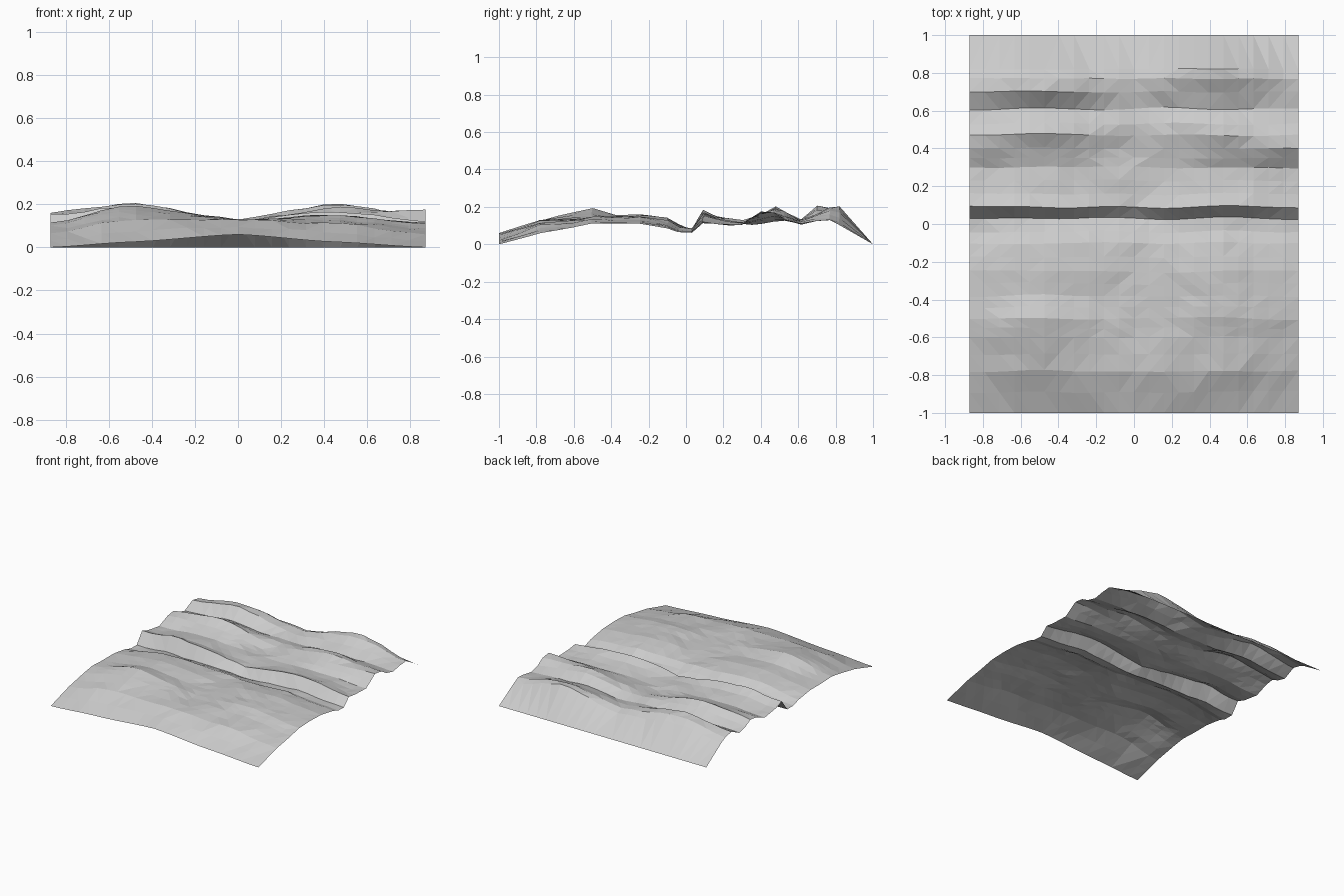
import bpy, bmesh, random
from mathutils import noise, Vector

random.seed(4)
HALF_W = 0.87
COLS = (-HALF_W, -0.5, 0.0, 0.45, HALF_W)

# Cross-sections from front to back: y, then heights at the five columns
SECTIONS = [
    (-1.00, .000, .025, .060, .025, .000),
    (-0.78, .065, .130, .130, .110, .060),
    (-0.60, .100, .170, .130, .130, .090),
    (-0.50, .115, .198, .125, .150, .110),
    (-0.38, .110, .155, .125, .145, .115),
    (-0.25, .110, .160, .125, .150, .110),
    (-0.10, .090, .150, .120, .125, .085),
    (-0.04, .070, .110, .095, .090, .065),
    (0.03, .070, .080, .065, .080, .062),
    (0.09, .155, .180, .120, .165, .120),
    (0.16, .130, .150, .110, .140, .110),
    (0.30, .110, .130, .105, .120, .105),
    (0.40, .150, .165, .110, .155, .175),
    (0.47, .160, .205, .120, .185, .165),
    (0.53, .130, .170, .125, .175, .130),
    (0.61, .110, .130, .105, .125, .110),
    (0.70, .155, .208, .125, .165, .125),
    (0.77, .140, .200, .130, .208, .130),
    (0.82, .115, .165, .110, .208, .105),
    (1.00, .000, .000, .000, .000, .000),
]


def across(section, x):
    """Height of one cross-section at x, eased between columns."""
    for i in range(4):
        if x <= COLS[i + 1] + 1e-6:
            t = (x - COLS[i]) / (COLS[i + 1] - COLS[i])
            t = 0.5 * t + 0.5 * t * t * (3 - 2 * t)
            return section[i + 1] * (1 - t) + section[i + 2] * t


# Terrain sheet: two or three strips between neighbouring cross-sections
NX = 22
bm = bmesh.new()
rows = []


def add_row(y, a, b, t):
    row = []
    for i in range(NX + 1):
        x = -HALF_W + 2 * HALF_W * i / NX
        z = across(a, x) * (1 - t) + across(b, x) * t
        rim = i in (0, NX) or abs(y) > 0.99
        if not rim:
            z += 0.012 * noise.noise(Vector((x * 7, y * 6, 2.0)))
            z += random.uniform(-.003, .003) * (1 - abs(x))
        shift = 0 if abs(y) > 0.99 else 0.012 * noise.noise(Vector((x * 3, y * 5, 9)))
        row.append(bm.verts.new((x, y + shift, max(z, 0))))
    rows.append(row)


for a, b in zip(SECTIONS, SECTIONS[1:]):
    steps = 2 if b[0] - a[0] > 0.09 and b[0] < 0.9 else 1
    for k in range(steps):
        t = k / steps
        add_row(a[0] + (b[0] - a[0]) * t, a, b, t)
add_row(1.0, SECTIONS[-1], SECTIONS[-1], 0)

for r0, r1 in zip(rows, rows[1:]):
    for i in range(NX):
        bm.faces.new((r0[i], r0[i + 1], r1[i + 1], r1[i]))
bmesh.ops.triangulate(bm, faces=bm.faces[:])

mesh = bpy.data.meshes.new("terrain")
bm.to_mesh(mesh)
bm.free()
terrain = bpy.data.objects.new("terrain", mesh)
bpy.context.collection.objects.link(terrain)
